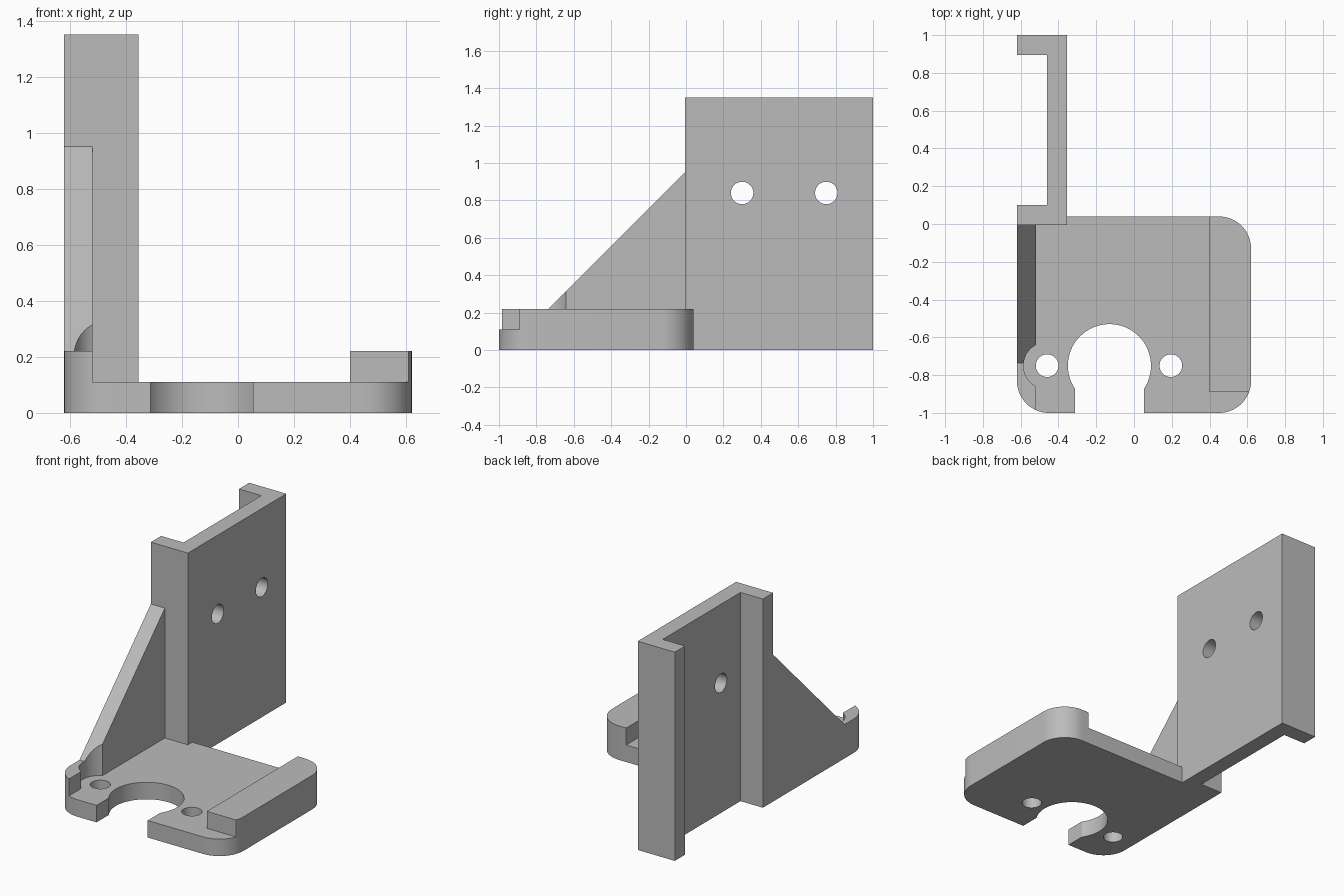
import bpy, bmesh, math
from mathutils import Vector

cube = bpy.data.objects.get("Cube")
if cube:
    bpy.data.objects.remove(cube, do_unlink=True)

grey = bpy.data.materials.new("plain grey")
grey.use_nodes = True
grey.diffuse_color = (0.5, 0.5, 0.5, 1)
grey.node_tree.nodes["Principled BSDF"].inputs["Base Color"].default_value = (0.5, 0.5, 0.5, 1)


def prism(name, points, low, high, axis="z"):
    """Extrude a flat profile: (x, y) along z, or (y, z) along x."""
    bm = bmesh.new()
    if axis == "z":
        verts = [bm.verts.new((a, b, low)) for a, b in points]
        step = Vector((0, 0, high - low))
    else:
        verts = [bm.verts.new((low, a, b)) for a, b in points]
        step = Vector((high - low, 0, 0))
    face = bm.faces.new(verts)
    new = bmesh.ops.extrude_face_region(bm, geom=[face])["geom"]
    bmesh.ops.translate(bm, vec=step, verts=[v for v in new if isinstance(v, bmesh.types.BMVert)])
    bmesh.ops.recalc_face_normals(bm, faces=bm.faces[:])
    mesh = bpy.data.meshes.new(name)
    bm.to_mesh(mesh)
    bm.free()
    mesh.materials.append(grey)
    obj = bpy.data.objects.new(name, mesh)
    bpy.context.collection.objects.link(obj)
    return obj


def arc(cx, cy, r, start, end, n):
    angles = [math.radians(start + (end - start) * i / n) for i in range(n + 1)]
    return [(cx + r * math.cos(a), cy + r * math.sin(a)) for a in angles]


def circle(cx, cy, r, n=48):
    return arc(cx, cy, r, 0, 360, n)[:-1]


def combine(target, tool, operation):
    """Apply a boolean and discard the helper."""
    mod = target.modifiers.new("combine", "BOOLEAN")
    mod.operation, mod.solver, mod.object = operation, "EXACT", tool
    bpy.context.view_layer.update()
    graph = bpy.context.evaluated_depsgraph_get()
    mesh = bpy.data.meshes.new_from_object(target.evaluated_get(graph))
    target.modifiers.clear()
    target.data = mesh
    bpy.data.objects.remove(tool, do_unlink=True)


SIDE, FRONT, BACK, R = 0.62, -1.0, 0.04, 0.17
FLOOR, RIM = 0.11, 0.22
WALL, WEB = -0.52, -0.355

# Rounded base block, stepped at the back beside the channel
outline = (arc(-SIDE + R, FRONT + R, R, 180, 270, 16)
           + arc(SIDE - R, FRONT + R, R, 270, 360, 16)
           + arc(SIDE - R, BACK - R, R, 0, 90, 16)
           + [(WEB - 0.03, BACK), (WEB - 0.03, 0), (-SIDE, 0)])
bracket = prism("mounting_bracket", outline, 0, RIM)

# Floor pocket between the side rails, with the left rail cut short in front
pocket = [(WALL, -1.2), (0.8, -1.2), (0.8, -0.89), (0.4, -0.89), (0.4, 0.2), (WALL, 0.2)]
combine(bracket, prism("pocket", pocket, FLOOR, 0.5), "DIFFERENCE")

# Upright channel with two flanges
channel = [(-SIDE, -0.005), (WEB, -0.005), (WEB, 1), (-SIDE, 1), (-SIDE, 0.895),
           (-0.46, 0.895), (-0.46, 0.1), (-SIDE, 0.1)]
combine(bracket, prism("channel", channel, 0, 1.35), "UNION")

# Sloping gusset above the right rail
gusset = [(-0.735, RIM), (-0.735, 0.15), (0.05, 0.15), (0.05, 0.95), (-0.005, 0.95)]
combine(bracket, prism("gusset", gusset, -SIDE, WALL, "x"), "UNION")

# Clearance for the screw head beside the gusset
combine(bracket, prism("head_clearance", circle(-0.46, -0.75, 0.125), FLOOR, 0.6), "DIFFERENCE")

# Round opening with a slot to the front edge
combine(bracket, prism("opening", circle(-0.13, -0.75, 0.22, 64), -0.1, 0.5), "DIFFERENCE")
slot = [(-0.312, -1.2), (0.054, -1.2), (0.054, -0.75), (-0.312, -0.75)]
combine(bracket, prism("slot", slot, -0.1, 0.5), "DIFFERENCE")

# Screw holes through the floor and the upright
for x in (-0.46, 0.195):
    combine(bracket, prism("floor_hole", circle(x, -0.75, 0.06), -0.1, 0.5), "DIFFERENCE")
for y in (0.3, 0.75):
    combine(bracket, prism("upright_hole", circle(y, 0.84, 0.06), -0.8, 0, "x"), "DIFFERENCE")

# Smooth the curved walls, keeping hard edges
bpy.ops.object.select_all(action="DESELECT")
bracket.select_set(True)
bpy.context.view_layer.objects.active = bracket
bpy.ops.object.shade_smooth_by_angle(angle=math.radians(25))
